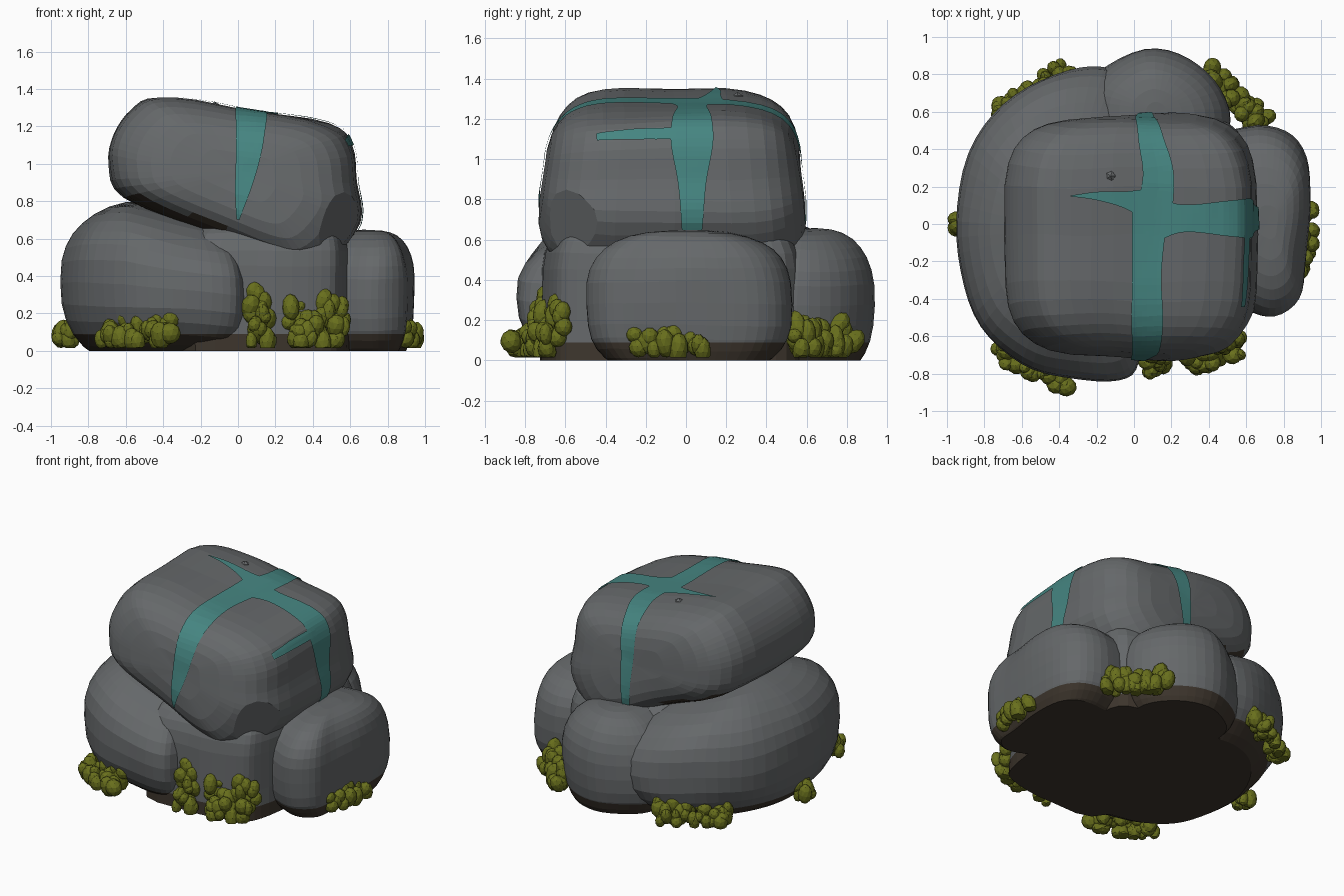
import bpy, bmesh, math, random
from mathutils import Vector, Matrix, noise
from mathutils.bvhtree import BVHTree

if "Cube" in bpy.data.objects:
    bpy.data.objects.remove(bpy.data.objects["Cube"])

random.seed(4)


def material(name, rgb):
    m = bpy.data.materials.new(name)
    m.diffuse_color = (*rgb, 1)
    m.use_nodes = True
    m.node_tree.nodes["Principled BSDF"].inputs["Base Color"].default_value = m.diffuse_color
    return m


ROCK = material("grey rock", (0.13, 0.138, 0.143))
DIRT = material("dark earth", (0.047, 0.036, 0.026))
VEIN = material("teal vein", (0.06, 0.235, 0.22))
MOSS = material("olive moss", (0.14, 0.16, 0.012))


def finish(name, bm, mats):
    me = bpy.data.meshes.new(name)
    bm.to_mesh(me)
    ob = bpy.data.objects.new(name, me)
    bpy.context.collection.objects.link(ob)
    for m in mats:
        me.materials.append(m)
    return ob


def spline(pts, closed, steps):
    """Catmull-Rom through points of any dimension."""
    n, out = len(pts), []
    pts = [Vector(p) for p in pts]
    for i in range(n if closed else n - 1):
        if closed:
            a, b, c, d = (pts[(i + k) % n] for k in (-1, 0, 1, 2))
        else:
            a, b, c, d = (pts[min(max(i + k, 0), n - 1)] for k in (-1, 0, 1, 2))
        for s in range(steps):
            t = s / steps
            out.append(0.5 * (2 * b + (c - a) * t + (2 * a - 5 * b + 4 * c - d) * t * t
                              + (3 * b - a - 3 * c + d) * t ** 3))
    if not closed:
        out.append(pts[-1])
    return out


def boulder(name, outline, mid, half, power, axis='z', deform=None, facets=()):
    """Outline swept along an axis with superelliptic rounding, cut flat at the ground."""
    ring = spline(outline, True, 4)
    c = sum(ring, Vector((0, 0))) / len(ring)
    bm, rings, n = bmesh.new(), [], len(ring)
    for k in range(-8, 9):
        a = math.radians(k * 10.6)
        t = math.copysign(abs(math.sin(a)) ** (2 / power), a)
        s = math.cos(a) ** (2 / power)
        row = []
        for p in ring:
            u, v = c + (p - c) * s
            w = mid + half * t
            q = Vector((u, v, w)) if axis == 'z' else Vector((u, w, v))
            if deform:
                q = deform(q)
            q += noise.noise_vector(q * 2.5) * 0.018
            row.append(bm.verts.new(q))
        rings.append(row)
    for r0, r1 in zip(rings, rings[1:]):
        for i in range(n):
            bm.faces.new((r0[i], r0[(i + 1) % n], r1[(i + 1) % n], r1[i]))
    caps = [bm.faces.new(rings[0]), bm.faces.new(rings[-1])]
    bmesh.ops.poke(bm, faces=caps)

    def cut(co, no, clear):
        bmesh.ops.bisect_plane(bm, geom=bm.verts[:] + bm.edges[:] + bm.faces[:],
                               plane_co=co, plane_no=no, clear_inner=clear)
        edges = [e for e in bm.edges if e.is_boundary]
        if edges:
            bmesh.ops.edgenet_fill(bm, edges=edges)
    cut((0, 0, 0), (0, 0, 1), True)
    cut((0, 0, 0.09), (0, 0, 1), False)
    for co, no in facets:
        cut(co, no, True)
    bmesh.ops.recalc_face_normals(bm, faces=bm.faces)
    # earth on the ground band and under the overhang
    for f in bm.faces:
        m = f.calc_center_median()
        f.material_index = int(m.z < 0.09 or (f.normal.z < -0.75 and m.z > 0.3 and m.x < 0))
    finish(name, bm, (ROCK, DIRT))
    tree = BVHTree.FromBMesh(bm)
    bm.free()
    return tree


# Large rounded boulder wrapping the left side
boulder("left_boulder",
        [(-.95, .1), (-.93, -.25), (-.82, -.55), (-.6, -.75), (-.35, -.83), (-.08, -.84),
         (.03, -.72), (.06, -.3), (.06, .3), (.04, .65), (-.12, .82), (-.36, .83),
         (-.64, .7), (-.85, .45)], .36, .45, 2.5,
        deform=lambda q: Vector((q.x, q.y, q.z * (1 - .32 * max(0, q.x + .6)))))
# Core, right and back boulders
boulder("core_boulder",
        [(.56, -.55), (.45, -.67), (.1, -.71), (-.3, -.6), (-.3, .5), (.1, .58),
         (.5, .55), (.59, .3), (.61, -.2)], .2, .5, 5)
boulder("right_boulder",
        [(.6, .53), (.8, .5), (.92, .36), (.94, .1), (.91, -.2), (.88, -.4), (.75, -.5),
         (.6, -.46), (.42, -.3), (.42, .4)], .28, .365, 2.8)
boulder("back_boulder",
        [(-.28, .6), (-.2, .8), (.05, .93), (.3, .88), (.47, .72), (.5, .5), (.3, .2),
         (-.2, .25)], .27, .395, 2.4)
# Tilted top boulder, side profile swept front to back
top = boulder("top_boulder",
              [(-.61, .82), (-.69, 1.0), (-.67, 1.16), (-.58, 1.29), (-.43, 1.355), (0, 1.3),
               (.48, 1.21), (.61, 1.1), (.64, .9), (.65, .68), (.47, .45), (.25, .45),
               (-.2, .63)], -.06, .63, 4, 'y',
              deform=lambda q: Vector((q.x, q.y * (1 + .22 * (1 - q.z)), q.z)),
              facets=[((.52, -.59, .7), (-.75, .6, .25))])


def vein(bm, path):
    """Tapering ribbon laid on the top boulder; path points are x, y, z, width."""
    rows, pts = [], spline(path, False, 8)
    for i, p in enumerate(pts):
        co = p.to_3d()
        tan = (pts[min(i + 1, len(pts) - 1)] - pts[max(i - 1, 0)]).to_3d()
        hit, nor = top.find_nearest(co)[:2]
        side = tan.cross(nor).normalized() * max(p[3], .004)
        row = []
        for k in range(7):
            loc, nn = top.find_nearest(hit + side * (k / 6 - .5))[:2]
            row.append(bm.verts.new(loc + nn * .009))
        rows.append(row)
    for a, b in zip(rows, rows[1:]):
        for k in range(6):
            f = bm.faces.new((a[k], a[k + 1], b[k + 1], b[k]))
            f.normal_update()
            if f.normal.dot(top.find_nearest(f.calc_center_median())[1]) < 0:
                f.normal_flip()


# Teal veins crossing the top and running down the sides
bm = bmesh.new()
for path in (
    [(.09, .1, 1.3, .2), (.07, -.25, 1.3, .16), (.07, -.52, 1.26, .17), (.06, -.66, 1.08, .14),
     (.03, -.7, .88, .09), (.0, -.72, .7, .015)],
    [(.1, -.02, 1.3, .2), (.13, .25, 1.28, .17), (.09, .45, 1.22, .14), (.06, .53, 1.05, .11),
     (.06, .57, .85, .08), (.06, .6, .64, .05)],
    [(.06, .02, 1.3, .3), (.25, .03, 1.26, .15), (.5, .03, 1.2, .19), (.61, .03, 1.08, .21),
     (.64, .03, .88, .14), (.65, .03, .64, .1)],
    [(.12, .1, 1.29, .2), (-.05, .13, 1.3, .09), (-.2, .15, 1.32, .045), (-.34, .15, 1.34, .005)],
    [(.61, 0, 1.13, .06), (.61, -.25, 1.13, .06), (.6, -.45, 1.12, .04)],
):
    vein(bm, path)
finish("teal_veins", bm, (VEIN,))
bm.free()

# Small pebble on top
bm = bmesh.new()
loc = top.find_nearest(Vector((-.12, .26, 1.35)))[0] - Vector((0, 0, .012))
bmesh.ops.create_icosphere(bm, subdivisions=1, radius=.03, matrix=Matrix.Translation(loc))
finish("pebble", bm, (ROCK,))
bm.free()

# Moss clumps around the foot: start, end, height, blob count (low outside, high inside)
clumps = [((-.76, -.69), (-.36, -.88), .23, 44), ((.07, -.79), (.18, -.76), .37, 26),
          ((.3, -.78), (.62, -.67), .32, 44), ((.94, -.27), (.95, .1), .22, 34),
          ((.72, .56), (.42, .85), .25, 40), ((-.36, .86), (-.78, .6), .23, 44),
          ((-.95, -.06), (-.95, .03), .2, 16)]
for i, (a, b, top_z, count) in enumerate(clumps):
    a, b = Vector(a), Vector(b)
    bm = bmesh.new()
    for k in range(count):
        p = a.lerp(b, (k + random.random()) / count)
        out = p.normalized()
        r = random.uniform(.036, .06)
        inward = random.random()
        p -= out * (inward * .11 - .01)
        z = .05 + (top_z - .11) * min(1, max(0, inward * .7 + random.uniform(-.3, .4)))
        rot = Matrix.Rotation(math.atan2(out.y, out.x) + random.uniform(-.5, .5), 4, 'Z') @ \
            Matrix.Rotation(random.uniform(-.2, .6), 4, 'Y')
        size = Matrix.Diagonal((r * .9, r * random.uniform(.75, 1), r * random.uniform(.8, 1.5), 1))
        bmesh.ops.create_icosphere(bm, subdivisions=2, radius=1,
                                   matrix=Matrix.Translation((p.x, p.y, z)) @ rot @ size)
    for v in bm.verts:
        v.co.z = max(v.co.z, .015)
    finish("moss_clump_%d" % (i + 1), bm, (MOSS,))
    bm.free()
